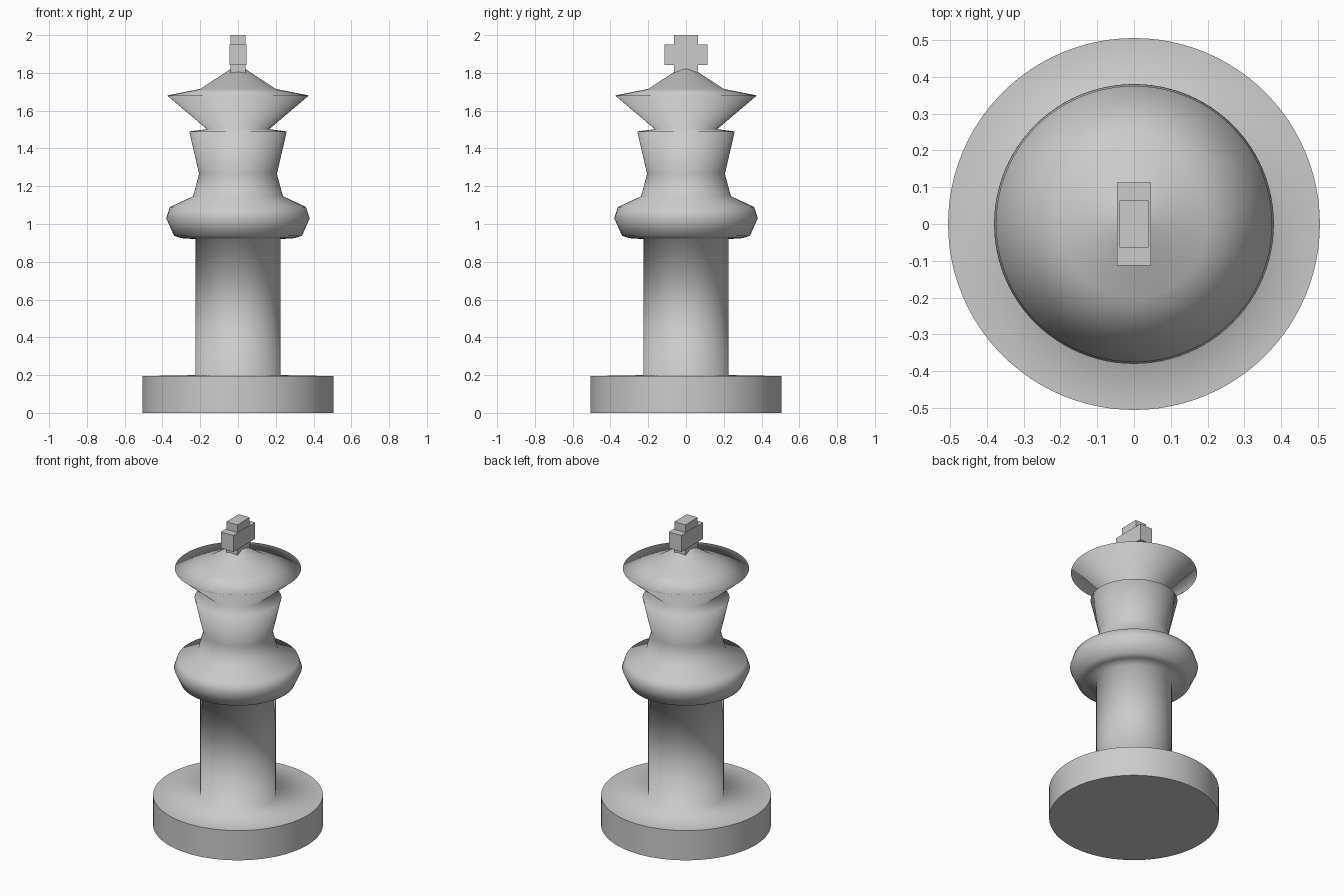
import bpy, bmesh, math

if "Cube" in bpy.data.objects:
    bpy.data.objects.remove(bpy.data.objects["Cube"])

SEGMENTS = 96


def lathe(name, profile, sharp_angle=None):
    """Revolve a list of (radius, z) points around the z axis."""
    bm = bmesh.new()
    verts = [bm.verts.new((r, 0, z)) for r, z in profile]
    edges = [bm.edges.new(pair) for pair in zip(verts, verts[1:])]
    bmesh.ops.spin(bm, geom=verts + edges, cent=(0, 0, 0), axis=(0, 0, 1),
                   angle=math.tau, steps=SEGMENTS)
    bmesh.ops.remove_doubles(bm, verts=bm.verts, dist=1e-5)
    bmesh.ops.recalc_face_normals(bm, faces=bm.faces)
    for f in bm.faces:
        f.smooth = True
    # keep the rims of the foot disc crisp
    for e in bm.edges:
        if sum(v.co.xy.length for v in e.verts) > 1.0:
            if abs(e.verts[0].co.z - e.verts[1].co.z) < 1e-4:
                e.smooth = False
    mesh = bpy.data.meshes.new(name)
    bm.to_mesh(mesh)
    bm.free()
    obj = bpy.data.objects.new(name, mesh)
    bpy.context.collection.objects.link(obj)
    return obj


def box(name, size, z0, z1):
    bpy.ops.mesh.primitive_cube_add(size=1, location=(0, 0, (z0 + z1) / 2))
    obj = bpy.context.object
    obj.name = name
    obj.scale = (size[0], size[1], z1 - z0)
    bpy.ops.object.transform_apply(location=False, rotation=False, scale=True)
    return obj


# turned body: foot, column, collar, flared neck, crown and domed top
lathe("turned_body", [
    (0, 0), (0.505, 0), (0.505, 0.195), (0.225, 0.2),      # foot
    (0.225, 0.92),                                         # column
    (0.30, 0.925), (0.338, 0.937), (0.38, 1.03), (0.36, 1.09),  # collar
    (0.238, 1.147), (0.206, 1.265), (0.258, 1.49),         # neck
    (0.165, 1.502),                                        # waist
    (0.375, 1.68), (0.2, 1.715),                           # crown
    (0.04, 1.82), (0, 1.825),                              # dome
])

# finial cross
box("cross_upright", (0.08, 0.128), 1.80, 2.0)
box("cross_arm", (0.092, 0.226), 1.843, 1.95)
